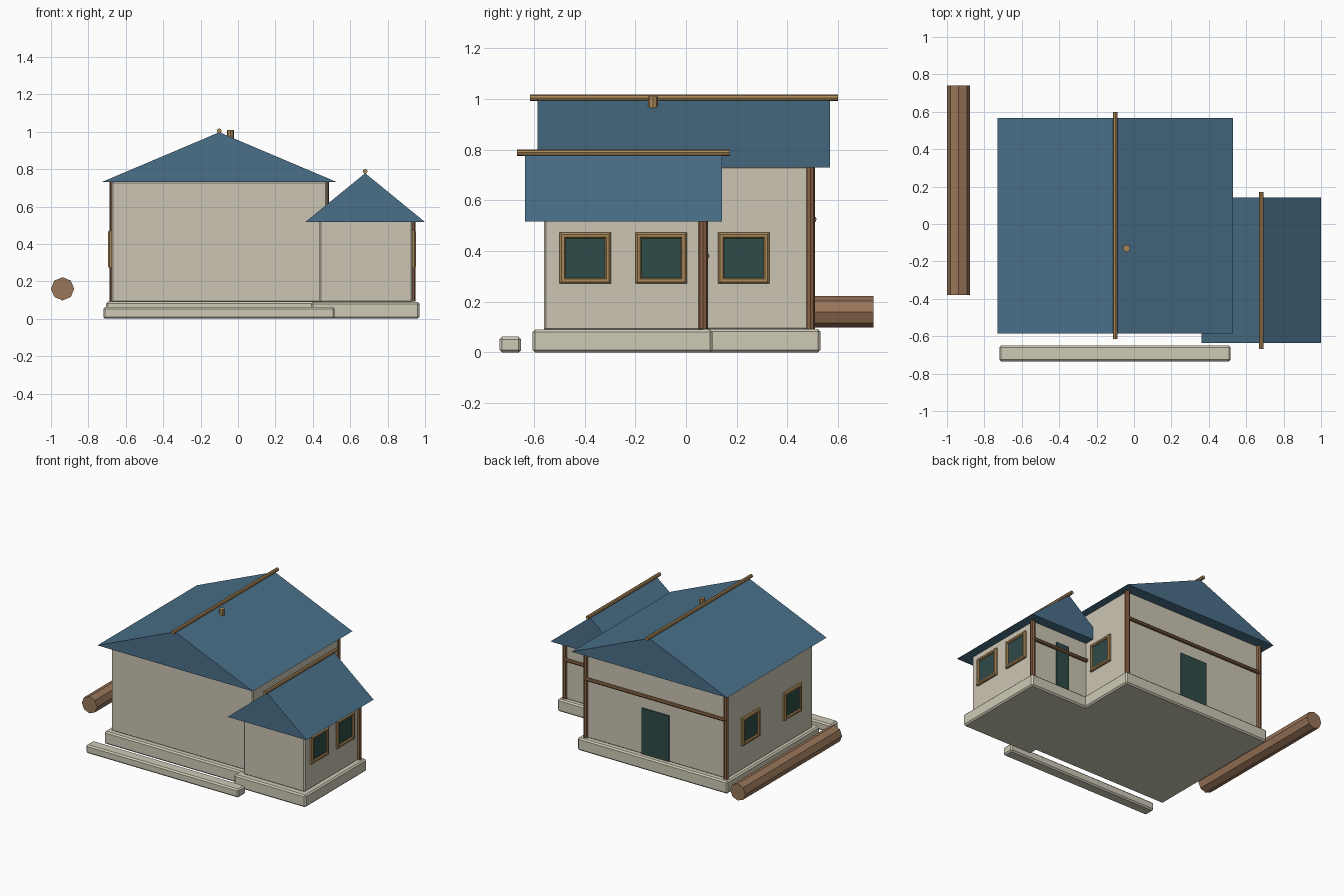
import bpy, bmesh, math
from mathutils import Matrix

cube = bpy.data.objects.get("Cube")
if cube:
    bpy.data.objects.remove(cube, do_unlink=True)


def material(name, rgb):
    m = bpy.data.materials.new(name)
    m.use_nodes = True
    m.diffuse_color = (*rgb, 1)
    m.node_tree.nodes["Principled BSDF"].inputs["Base Color"].default_value = (*rgb, 1)
    return m


PLASTER = material("cream plaster", (0.60, 0.56, 0.45))
STONE = material("pale stone", (0.62, 0.59, 0.47))
ROOF = material("slate blue roof", (0.068, 0.16, 0.25))
WOOD = material("brown timber", (0.25, 0.125, 0.06))
BARK = material("log brown", (0.32, 0.18, 0.10))
TRIM = material("golden wood", (0.41, 0.25, 0.098))
GLASS = material("dark green glass", (0.027, 0.07, 0.065))


def finish(name, bm, mat, bevel=0):
    bmesh.ops.recalc_face_normals(bm, faces=bm.faces)
    mesh = bpy.data.meshes.new(name)
    bm.to_mesh(mesh)
    bm.free()
    mesh.materials.append(mat)
    ob = bpy.data.objects.new(name, mesh)
    bpy.context.collection.objects.link(ob)
    if bevel:
        mod = ob.modifiers.new("soft edges", "BEVEL")
        mod.width = bevel
        mod.segments = 1
    return ob


def box(name, xs, ys, zs, mat, bevel=0):
    """Box spanning three (low, high) ranges."""
    bm = bmesh.new()
    bmesh.ops.create_cube(bm, size=1)
    for v in bm.verts:
        for i, (lo, hi) in enumerate((xs, ys, zs)):
            v.co[i] = hi if v.co[i] > 0 else lo
    return finish(name, bm, mat, bevel)


def rod(name, axis, span, centre, radius, mat, sides=8):
    """Round bar along an axis; centre gives the other two coordinates in order."""
    bm = bmesh.new()
    bmesh.ops.create_cone(bm, cap_ends=True, segments=sides, radius1=radius,
                          radius2=radius, depth=span[1] - span[0])
    place = list(centre)
    place.insert("XYZ".index(axis), sum(span) / 2)
    turn = {"X": Matrix.Rotation(math.pi / 2, 4, "Y"),
            "Y": Matrix.Rotation(math.pi / 2, 4, "X"),
            "Z": Matrix.Identity(4)}[axis]
    bmesh.ops.transform(bm, verts=bm.verts, matrix=Matrix.Translation(place) @ turn)
    return finish(name, bm, mat)


def gable_roof(name, xs, ys, eave, ridge):
    """Solid triangular prism with its ridge along y."""
    bm = bmesh.new()
    profile = [(xs[0], eave), (xs[1], eave), (sum(xs) / 2, ridge)]
    face = bm.faces.new([bm.verts.new((x, ys[0], z)) for x, z in profile])
    ext = bmesh.ops.extrude_face_region(bm, geom=[face])
    new = [g for g in ext["geom"] if isinstance(g, bmesh.types.BMVert)]
    bmesh.ops.translate(bm, verts=new, vec=(0, ys[1] - ys[0], 0))
    if face.is_valid and len(bm.faces) < 5:
        bm.faces.new([v for v in bm.verts if v not in new])
    return finish(name, bm, ROOF)


def window(name, wall_x, side, y, z=0.372):
    """Square window on a wall facing +x (side 1) or -x (side -1)."""
    def depth(a, b):
        return tuple(sorted((wall_x + side * a, wall_x + side * b)))
    out, inn = 0.101, 0.078
    box(name + "_glass", depth(-0.01, 0.008), (y - inn, y + inn), (z - inn, z + inn), GLASS)
    # four-sided frame: an outer ring bridged through its depth
    bm = bmesh.new()
    loops = []
    for r, d in ((out, -0.01), (out, 0.012), (out - 0.007, 0.019),
                 (inn + 0.005, 0.019), (inn, 0.012), (inn, -0.01)):
        loops.append([bm.verts.new((wall_x + side * d, y + a * r, z + b * r))
                      for a, b in ((-1, -1), (1, -1), (1, 1), (-1, 1))])
    for a, b in zip(loops, loops[1:] + loops[:1]):
        for i in range(4):
            j = (i + 1) % 4
            bm.faces.new((a[i], a[j], b[j], b[i]))
    finish(name + "_frame", bm, TRIM)


# Stone bases and front step
box("main_foundation", (-0.705, 0.51), (-0.545, 0.53), (0, 0.092), STONE, 0.01)
box("annex_foundation", (0.39, 0.97), (-0.605, 0.105), (0, 0.09), STONE, 0.01)
box("front_step", (-0.72, 0.517), (-0.735, -0.65), (0, 0.062), STONE, 0.01)

# Walls
box("main_walls", (-0.675, 0.475), (-0.505, 0.49), (0.088, 0.735), PLASTER, 0.008)
box("annex_walls", (0.435, 0.932), (-0.56, 0.07), (0.086, 0.525), PLASTER, 0.008)

# Roofs with ridge poles and a peg chimney
gable_roof("main_roof", (-0.73, 0.53), (-0.585, 0.568), 0.73, 0.997)
gable_roof("annex_roof", (0.36, 1.0), (-0.635, 0.142), 0.517, 0.778)
rod("main_ridge_pole", "Y", (-0.615, 0.6), (-0.10, 1.004), 0.013, TRIM)
rod("annex_ridge_pole", "Y", (-0.667, 0.172), (0.68, 0.788), 0.013, TRIM)
rod("chimney_peg", "Z", (0.955, 1.01), (-0.04, -0.13), 0.019, TRIM)

# Corner posts and back cross beams
for name, x, y, top in (("main_left_post", 0.468, 0.49, 0.735),
                        ("main_right_post", -0.668, 0.49, 0.735),
                        ("annex_post", 0.932, 0.068, 0.52)):
    rod(name, "Z", (0.092, top), (x, y), 0.018, WOOD)
rod("main_beam", "X", (-0.67, 0.47), (0.502, 0.525), 0.013, WOOD)
rod("annex_beam", "X", (0.45, 0.935), (0.08, 0.38), 0.013, WOOD)

# Back doors
box("main_door", (-0.21, 0.01), (0.47, 0.499), (0.095, 0.43), GLASS)
box("annex_door", (0.628, 0.732), (0.05, 0.079), (0.095, 0.43), GLASS)

# Windows
window("annex_front_window", 0.932, 1, -0.397)
window("annex_back_window", 0.932, 1, -0.098)
window("main_left_window", 0.475, 1, 0.228)
for label, y in (("front", -0.26), ("back", 0.225)):
    window("main_right_" + label + "_window", -0.675, -1, y)

# Loose log beside the house
rod("log", "Y", (-0.38, 0.74), (-0.938, 0.16), 0.062, BARK)
